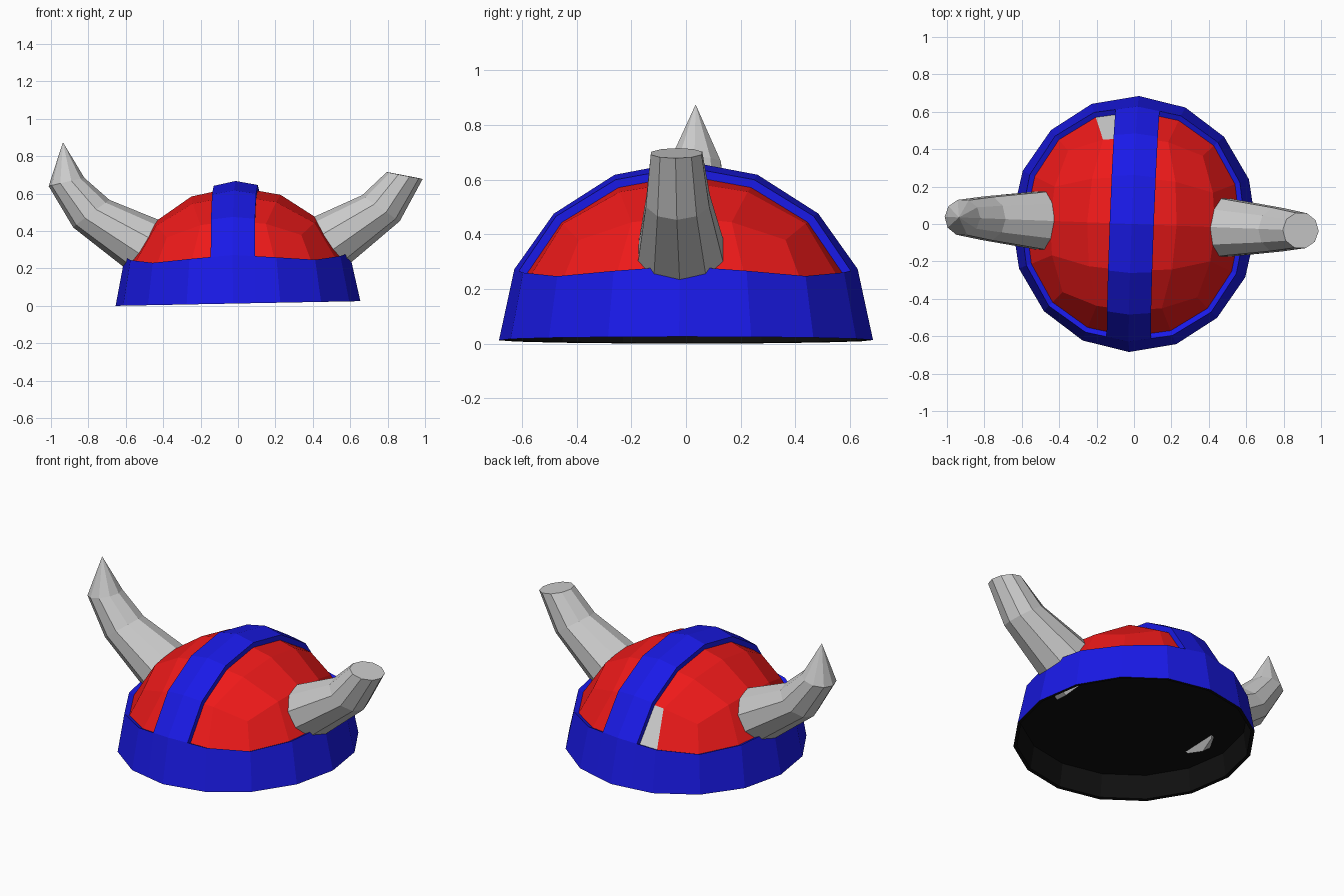
import bpy, bmesh
from math import sin, cos, tan, pi, radians, atan2, sqrt
from mathutils import Vector, Matrix

if "Cube" in bpy.data.objects:
    bpy.data.objects.remove(bpy.data.objects["Cube"])

RX, RY, RZ = 0.655, 0.685, 0.655
# whole helmet leans and turns slightly
POSE = (Matrix.Translation((0, 0, 0.0125)) @ Matrix.Rotation(radians(-1.1), 4, 'Y')
        @ Matrix.Rotation(radians(-2.2), 4, 'Z'))


def material(name, rgb):
    m = bpy.data.materials.new(name)
    m.diffuse_color = (*rgb, 1)
    m.use_nodes = True
    m.node_tree.nodes["Principled BSDF"].inputs["Base Color"].default_value = m.diffuse_color
    return m


def finish(name, bm, mats=()):
    bm.transform(POSE)
    me = bpy.data.meshes.new(name)
    bm.to_mesh(me)
    bm.free()
    for m in mats:
        me.materials.append(m)
    ob = bpy.data.objects.new(name, me)
    bpy.context.collection.objects.link(ob)
    return ob


def skin(bm, loops):
    rows = [[bm.verts.new(p) for p in loop] for loop in loops]
    n = len(rows[0])
    for lo, hi in zip(rows, rows[1:]):
        for a in range(n):
            b = (a + 1) % n
            bm.faces.new((lo[a], hi[a], hi[b], lo[b]))
    return rows


red = material("red", (0.85, 0.01, 0.01))
blue = material("blue", (0.01, 0.01, 0.8))
black = material("black", (0.005, 0.005, 0.005))

# Helmet shell: half a rounded cube grid, blue band and strip, recessed red panels
bm = bmesh.new()
bmesh.ops.create_cube(bm, size=2)
bmesh.ops.subdivide_edges(bm, edges=bm.edges[:], cuts=3, use_grid_fill=True)
bmesh.ops.delete(bm, geom=[v for v in bm.verts if v.co.z < -0.01], context='VERTS')
for f in bm.faces:
    f.material_index = 1 if f.calc_center_median().z < 0.45 else 0
for v in bm.verts:
    row = v.co.z
    d = Vector([tan(c * pi / 4) for c in v.co]).normalized()
    if abs(row - 0.5) < 0.01:
        t = atan2(d.y, d.x)
        z = (0.243 + 0.017 * cos(4 * t)) / RZ
        r = sqrt(1 - z * z)
        d = Vector((r * cos(t), r * sin(t), z))
    v.co = (d.x * RX, d.y * RY, d.z * RZ)
for x in (-0.118, 0.118):
    bmesh.ops.bisect_plane(bm, geom=bm.verts[:] + bm.edges[:] + bm.faces[:],
                           plane_co=(x, 0, 0), plane_no=(1, 0, 0))
for f in bm.faces:
    if abs(f.calc_center_median().x) < 0.11:
        f.material_index = 1
bm.normal_update()
panels = [f for f in bm.faces if f.material_index == 0]
walls = bmesh.ops.inset_region(bm, faces=panels, thickness=0.004, depth=-0.03,
                               use_boundary=True, use_even_offset=True)["faces"]
for f in walls:
    f.material_index = 1
# one bare grey patch at the back
panels = [f for f in bm.faces if f.material_index == 0]
spot = Vector((-0.17, 0.52, 0.36))
min(panels, key=lambda f: (f.calc_center_median() - spot).length).material_index = 2
finish("helmet_shell", bm, (red, blue, None))

# Black lining: rim, inner wall and flat ceiling
bm = bmesh.new()
rows = skin(bm, [[(s * RX * cos(a * pi / 8), s * RY * sin(a * pi / 8), z) for a in range(16)]
                 for s, z in ((1, 0), (0.97, 0.002), (0.94, 0.14))])
bm.faces.new(rows[-1][::-1])
finish("helmet_lining", bm, (black,))

# Horns: rings of (x, z, radius, lean from vertical in degrees)
RINGS = ((0.37, 0.245, 0.18, 54), (0.775, 0.495, 0.122, 36), (0.905, 0.667, 0.098, 12))


def horn(name, turn, tip=None):
    bm = bmesh.new()
    loops = []
    for x, z, r, lean in RINGS:
        m = Matrix.Translation((x, 0, z)) @ Matrix.Rotation(radians(lean), 4, 'Y')
        loops.append([m @ Vector((r * cos(a * pi / 5), r * sin(a * pi / 5), 0)) for a in range(10)])
    rows = skin(bm, loops)
    bm.faces.new(rows[0])
    end = rows[-1]
    if tip:
        t = bm.verts.new(tip)
        for a in range(10):
            bm.faces.new((end[a], t, end[(a + 1) % 10]))
    else:
        bm.faces.new(end)
    bmesh.ops.recalc_face_normals(bm, faces=bm.faces[:])
    bm.transform(Matrix.Rotation(turn, 4, 'Z'))
    finish(name, bm)


horn("broken_horn_right", 0)
horn("pointed_horn_left", pi, (0.92, 0, 0.88))
